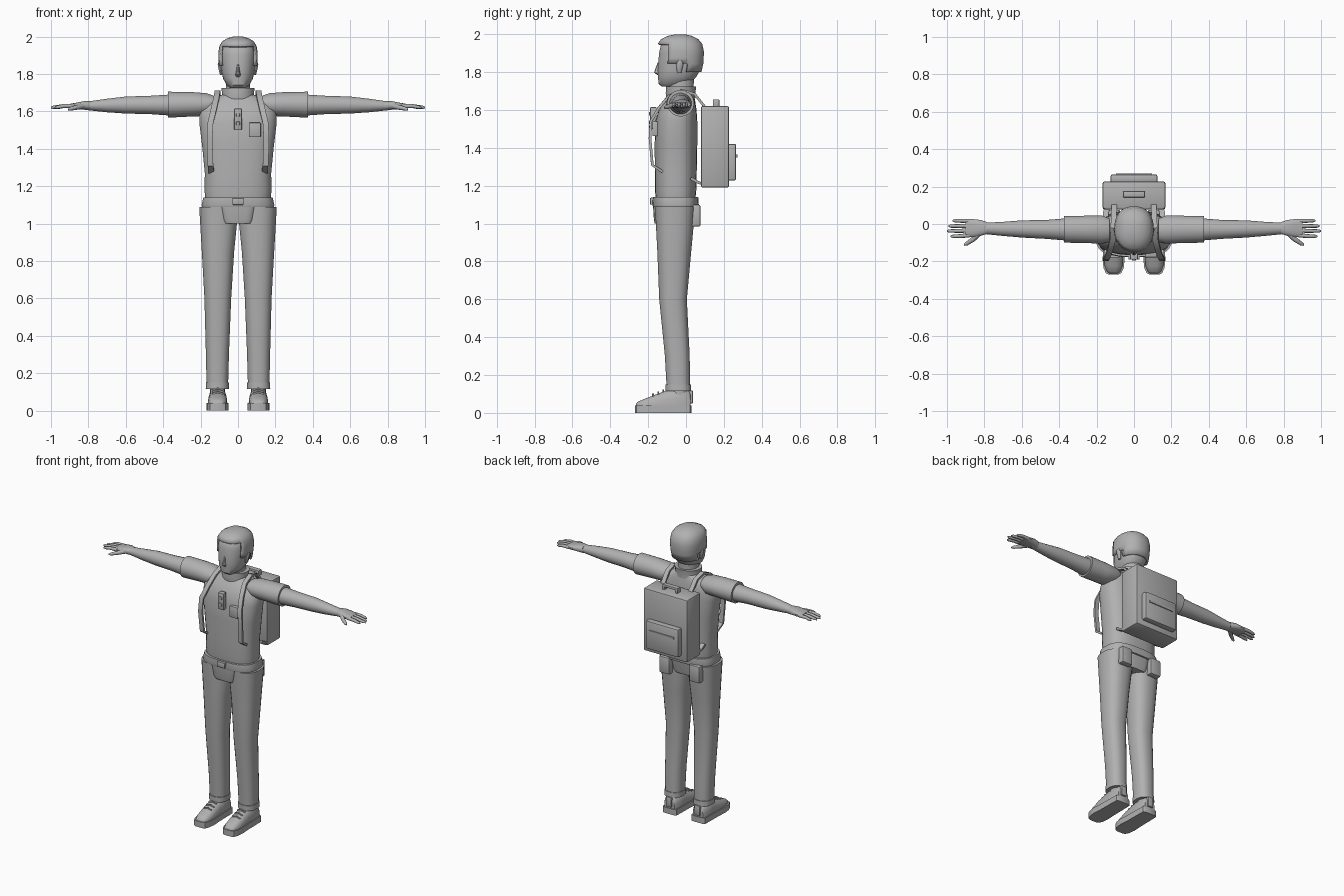
import bpy, bmesh, math
from mathutils import Vector

grey = bpy.data.materials.new("plain grey")
grey.diffuse_color = (0.44, 0.44, 0.44, 1)


def finish(name, bm, angle=35):
    bmesh.ops.recalc_face_normals(bm, faces=bm.faces)
    me = bpy.data.meshes.new(name)
    bm.to_mesh(me)
    bm.free()
    me.materials.append(grey)
    ob = bpy.data.objects.new(name, me)
    bpy.context.collection.objects.link(ob)
    bpy.ops.object.select_all(action='DESELECT')
    bpy.context.view_layer.objects.active = ob
    ob.select_set(True)
    bpy.ops.object.shade_smooth_by_angle(angle=math.radians(angle))
    return ob


def bridge(bm, loops, caps=True):
    n = len(loops[0])
    for a, b in zip(loops, loops[1:]):
        for i in range(n):
            bm.faces.new((a[i], a[(i + 1) % n], b[(i + 1) % n], b[i]))
    if caps:
        bm.faces.new(loops[0])
        bm.faces.new(loops[-1])


def loft_bm(rings, axis='z', n=24, power=2.0, caps=True):
    """Rings are (position, low_u, high_u, low_v, high_v); u,v = x,y or y,z."""
    bm = bmesh.new()
    loops = []
    for p, u0, u1, v0, v1 in rings:
        loop = []
        for i in range(n):
            t = 2 * math.pi * (i + 0.5) / n
            c, s = math.cos(t), math.sin(t)
            u = (u0 + u1) / 2 + (u1 - u0) / 2 * math.copysign(abs(c) ** (2 / power), c)
            v = (v0 + v1) / 2 + (v1 - v0) / 2 * math.copysign(abs(s) ** (2 / power), s)
            loop.append(bm.verts.new((u, v, p) if axis == 'z' else (p, u, v)))
        loops.append(loop)
    bridge(bm, loops, caps)
    return bm


def loft(name, rings, **kw):
    return finish(name, loft_bm(rings, **kw))


def box(name, x, y, z, bevel=0.0, seg=2):
    bm = bmesh.new()
    bmesh.ops.create_cube(bm, size=1)
    for v in bm.verts:
        v.co = [(r[0] + r[1]) / 2 + c * (r[1] - r[0]) for r, c in zip((x, y, z), v.co)]
    if bevel:
        bmesh.ops.bevel(bm, geom=bm.edges[:], offset=bevel, segments=seg,
                        affect='EDGES', profile=0.5)
    return finish(name, bm)


def ribbon(name, path, width, thick, side=Vector((1, 0, 0))):
    """Flat strap swept along a path."""
    pts = [Vector(p) for p in path]
    bm = bmesh.new()
    loops = []
    for i, p in enumerate(pts):
        d = (pts[min(i + 1, len(pts) - 1)] - pts[max(i - 1, 0)]).normalized()
        s = (side - d * side.dot(d)).normalized() * width / 2
        k = d.cross(s).normalized() * thick / 2
        loops.append([bm.verts.new(p + a * s + b * k)
                      for a, b in ((1, 1), (-1, 1), (-1, -1), (1, -1))])
    bridge(bm, loops)
    return finish(name, bm)


def finger(name, path, radii, n=8):
    pts = [Vector(p) for p in path]
    bm = bmesh.new()
    loops = []
    for i, p in enumerate(pts):
        d = (pts[min(i + 1, len(pts) - 1)] - pts[max(i - 1, 0)]).normalized()
        s = d.cross(Vector((0, 0, 1))).normalized()
        u = s.cross(d)
        loops.append([bm.verts.new(p + radii[i] * (s * math.cos(2 * math.pi * k / n)
                      + u * math.sin(2 * math.pi * k / n))) for k in range(n)])
    bridge(bm, loops)
    return finish(name, bm, 50)


# torso, hem and neck
loft("shirt", [(1.13, -.175, .175, -.16, .05), (1.18, -.18, .18, -.165, .055),
               (1.27, -.178, .178, -.165, .057), (1.42, -.193, .193, -.166, .06),
               (1.54, -.208, .208, -.162, .06), (1.6, -.205, .205, -.145, .056),
               (1.64, -.18, .18, -.122, .05), (1.67, -.13, .13, -.1, .045),
               (1.69, -.085, .085, -.085, .04)], n=32, power=2.6)
loft("neck", [(1.64, -.07, .07, -.1, .045), (1.71, -.065, .065, -.1, .04),
              (1.79, -.065, .065, -.1, .045)], n=20)
loft("collar", [(1.665, -.09, .09, -.105, .05), (1.69, -.085, .085, -.108, .05),
                (1.725, -.09, .09, -.105, .055)], n=24)

# belt, buckle, pelvis
loft("belt", [(1.09, -.193, .193, -.175, .065), (1.1, -.195, .195, -.178, .068),
              (1.14, -.186, .186, -.175, .065)], n=32, power=2.8)
box("belt_buckle", (-.03, .03), (-.19, -.165), (1.1, 1.137), .005)
loft("pelvis", [(1.0, -.078, .078, -.165, .04), (1.02, -.088, .088, -.17, .045),
                (1.1, -.104, .104, -.175, .055)], n=24, power=5)

# head with nose
head = [(1.725, -.04, .04, -.13, -.02), (1.74, -.06, .06, -.146, .02),
        (1.775, -.08, .08, -.148, .055), (1.81, -.088, .088, -.15, .074),
        (1.85, -.092, .092, -.147, .083), (1.9, -.096, .096, -.143, .086),
        (1.94, -.092, .092, -.134, .076), (1.97, -.074, .074, -.108, .05),
        (1.985, -.045, .045, -.075, .015)]
loft("head", head, n=28, power=2.3)
loft("nose", [(1.785, -.012, .012, -.15, -.135), (1.797, -.015, .015, -.168, -.13),
              (1.81, -.011, .011, -.165, -.13), (1.85, -.006, .006, -.15, -.13)], n=10)

# hair cap with the face and nape cut away
bm = loft_bm([(1.8, -.1, .1, -.158, .082), (1.845, -.103, .103, -.157, .092),
              (1.875, -.105, .105, -.155, .094), (1.91, -.106, .106, -.154, .095),
              (1.95, -.1, .1, -.15, .086), (1.975, -.084, .084, -.132, .065),
              (1.992, -.056, .056, -.096, .032), (2.0, -.025, .025, -.055, -.005)],
             n=32, power=2.3)
bm.faces.ensure_lookup_table()
gone = [f for f in bm.faces for c in [f.calc_center_median()]
        if c.z < 1.806 or (c.z < 1.95 and c.y < -.1)
        or (c.z < 1.842 and c.y < .015)]
bmesh.ops.delete(bm, geom=gone, context='FACES')
hair = finish("hair", bm, 45)
sol = hair.modifiers.new("thickness", 'SOLIDIFY')
sol.thickness, sol.offset = .012, -1

for s, tag in ((-1, "right"), (1, "left")):
    def X(a, b):
        return tuple(sorted((s * a, s * b)))

    # ear
    loft(tag + "_ear", [(1.795, *X(.08, .096), -.045, -.025),
                        (1.815, *X(.08, .102), -.05, -.02),
                        (1.85, *X(.08, .109), -.053, -.012),
                        (1.867, *X(.08, .104), -.043, -.02)], n=12)

    # sleeve and arm
    loft(tag + "_sleeve", [(s * .13, -.095, .03, 1.6, 1.685), (s * .17, -.105, .045, 1.575, 1.698),
                           (s * .25, -.103, .045, 1.572, 1.704),
                           (s * .375, -.1, .043, 1.566, 1.706)], axis='x')
    loft(tag + "_arm", [(s * .3, -.09, .03, 1.58, 1.69), (s * .375, -.088, .03, 1.578, 1.69),
                        (s * .47, -.08, .022, 1.585, 1.684), (s * .6, -.073, .02, 1.588, 1.68),
                        (s * .7, -.064, .012, 1.595, 1.668),
                        (s * .82, -.052, .006, 1.608, 1.651)], axis='x', n=20)

    # hand
    loft(tag + "_palm", [(s * .785, -.053, .01, 1.605, 1.655), (s * .82, -.064, .022, 1.61, 1.656),
                         (s * .86, -.07, .027, 1.613, 1.648), (s * .9, -.07, .026, 1.617, 1.64)],
         axis='x', n=16, power=2.5)
    for i, (y, tip) in enumerate(((.016, .97), (-.01, .992), (-.034, 1.0), (-.06, .98))):
        finger(f"{tag}_finger_{i + 1}",
               [(s * .88, y, 1.629), (s * .93, y * 1.08, 1.629), (s * (tip - .012), y * 1.1, 1.622),
                (s * tip, y * 1.1, 1.62)], (.012, .0105, .009, .004))
    finger(tag + "_thumb", [(s * .825, -.045, 1.63), (s * .86, -.082, 1.622),
                            (s * .895, -.106, 1.614), (s * .908, -.112, 1.61)],
           (.017, .013, .01, .005))

    # trouser leg and cuff
    loft(tag + "_trouser_leg", [(.12, *X(.053, .168), -.102, .022), (.3, *X(.048, .172), -.112, .02),
                                (.6, *X(.036, .18), -.142, .005), (.85, *X(.02, .194), -.152, .028),
                                (1.0, *X(.005, .203), -.16, .042),
                                (1.09, *X(.012, .208), -.163, .048)], power=2.4)
    loft(tag + "_cuff", [(.115, *X(.049, .173), -.108, .028), (.15, *X(.049, .172), -.108, .026)],
         power=2.4)
    loft(tag + "_ankle", [(.06, *X(.07, .15), -.085, .015), (.14, *X(.07, .15), -.085, .012)], n=16)

    # shoe: sole outline and lofted upper
    side_w = ((.03, .04), (.022, .052), (-.04, .054), (-.12, .055), (-.19, .059),
              (-.235, .054), (-.262, .042), (-.27, .026))
    cx = s * .109
    outline = [(cx + w, y) for y, w in side_w] + [(cx - w, y) for y, w in reversed(side_w)]
    bm = bmesh.new()
    bridge(bm, [[bm.verts.new((x, y, z)) for x, y in outline] for z in (0, .04)])
    finish(tag + "_sole", bm)
    bm = bmesh.new()
    loops = []
    for y, w, h in ((.025, .04, .1), (.012, .047, .122), (-.07, .049, .125), (-.11, .049, .116),
                    (-.17, .052, .093), (-.225, .048, .072), (-.255, .036, .058), (-.265, .022, .046)):
        loops.append([bm.verts.new((cx + a * w, y, .035 + b * (h - .035))) for a, b in
                      ((-1, 0), (-.97, .45), (-.75, .85), (-.35, 1), (.35, 1), (.75, .85), (.97, .45), (1, 0))])
    bridge(bm, loops)
    finish(tag + "_shoe_upper", bm, 45)
    box(tag + "_heel_tab", X(.089, .129), (.015, .036), (.05, .118), .004)
    for i in range(3):
        y = -.12 - .027 * i
        ribbon(f"{tag}_lace_{i + 1}", [(cx - .03, y, .113 - .011 * i), (cx, y, .12 - .011 * i),
                                       (cx + .03, y, .113 - .011 * i)], .009, .008, Vector((0, 1, 0)))

    # backpack strap over the shoulder, and its lower tail
    ribbon(tag + "_shoulder_strap",
           [(s * .105, .105, 1.61), (s * .108, .045, 1.685), (s * .11, -.02, 1.705),
            (s * .115, -.09, 1.675), (s * .13, -.145, 1.61), (s * .147, -.186, 1.54),
            (s * .152, -.19, 1.45), (s * .147, -.178, 1.31), (s * .142, -.125, 1.275)], .03, .014)
    ribbon(tag + "_lower_strap", [(s * .15, .025, 1.24), (s * .15, .06, 1.22), (s * .14, .1, 1.205)],
           .03, .014)
    # rear belt pouch
    box(tag + "_belt_pouch", X(.075, .155), (.03, .076), (.985, 1.1), .008)

# chest radio with buttons, and chest pocket
box("chest_radio", (-.021, .021), (-.19, -.155), (1.5, 1.615), .005)
for i, z in enumerate((1.535, 1.58)):
    box(f"radio_button_{i + 1}", (-.01, .01), (-.196, -.185), (z - .01, z + .01), .003)
box("chest_pocket", (.058, .122), (-.178, -.14), (1.462, 1.54), .005)

# backpack with front pocket, zip and grab handle
box("backpack", (-.168, .168), (.078, .228), (1.19, 1.622), .012)
box("backpack_pocket", (-.125, .125), (.22, .265), (1.228, 1.422), .01)
box("pocket_zip", (-.095, .095), (.262, .271), (1.35, 1.364))
for s, tag in ((-1, "right"), (1, "left")):
    box(tag + "_handle_post", tuple(sorted((s * .04, s * .058))), (.143, .176), (1.615, 1.655), .003)
box("handle_grip", (-.058, .058), (.143, .176), (1.64, 1.657), .004)
